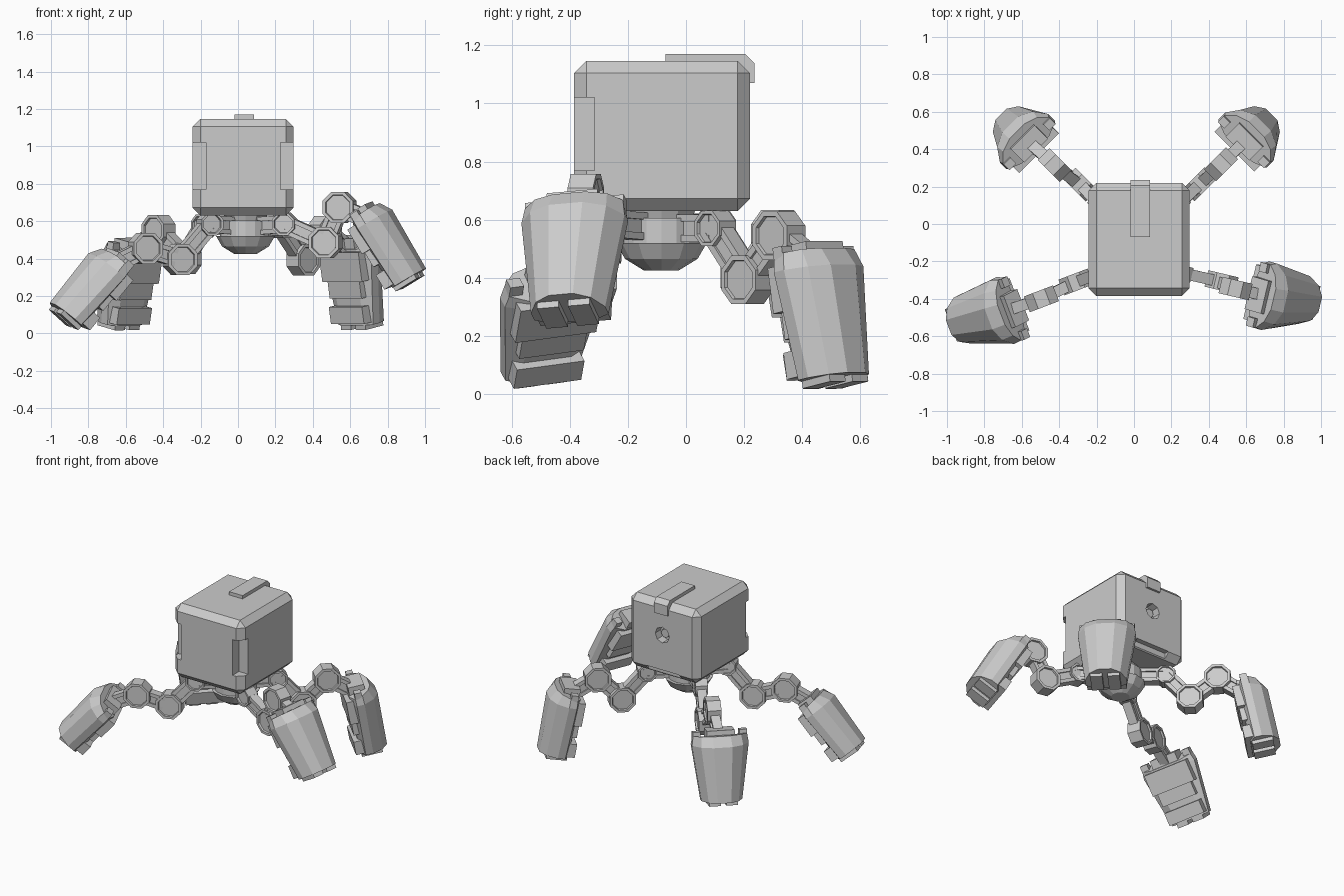
import bpy, bmesh
from math import pi
from mathutils import Vector, Matrix

if "Cube" in bpy.data.objects:
    bpy.data.objects.remove(bpy.data.objects["Cube"])

grey = bpy.data.materials.new("plain_grey")
grey.use_nodes = True
grey.diffuse_color = (0.6, 0.6, 0.6, 1)
grey.node_tree.nodes["Principled BSDF"].inputs["Base Color"].default_value = (0.6, 0.6, 0.6, 1)


def finish(bm, name):
    bmesh.ops.recalc_face_normals(bm, faces=bm.faces)
    mesh = bpy.data.meshes.new(name)
    bm.to_mesh(mesh)
    bm.free()
    mesh.materials.append(grey)
    obj = bpy.data.objects.new(name, mesh)
    bpy.context.collection.objects.link(obj)
    return obj


def frame(origin, x, y, z):
    m = Matrix((x, y, z)).transposed().to_4x4()
    m.translation = origin
    return m


def box(bm, lo, hi, m=Matrix()):
    lo, hi = Vector(lo), Vector(hi)
    size = Matrix.Diagonal((*(hi - lo), 1))
    bmesh.ops.create_cube(bm, size=1, matrix=m @ Matrix.Translation((lo + hi) / 2) @ size)


def loft(bm, rings, m=Matrix()):
    rows = [[bm.verts.new(m @ Vector(p)) for p in ring] for ring in rings]
    n = len(rows[0])
    for a, b in zip(rows, rows[1:]):
        for i in range(n):
            bm.faces.new((a[i], a[(i + 1) % n], b[(i + 1) % n], b[i]))
    bm.faces.new(rows[0])
    bm.faces.new(rows[-1])


def cut(obj, cutter):
    mod = obj.modifiers.new("cut", "BOOLEAN")
    mod.operation = "DIFFERENCE"
    mod.solver = "EXACT"
    mod.object = cutter
    bpy.context.view_layer.objects.active = obj
    bpy.ops.object.modifier_apply(modifier=mod.name)
    bpy.data.objects.remove(cutter)


# Box body with chamfered edges
bm = bmesh.new()
box(bm, (-0.243, -0.385, 0.63), (0.298, 0.22, 1.147))
bmesh.ops.bevel(bm, geom=bm.edges[:], offset=0.042, segments=1, affect="EDGES")
body = finish(bm, "body")


# Round port in the back
def port(name, radius, y0, y1):
    bm = bmesh.new()
    m = Matrix.Translation((0.03, (y0 + y1) / 2, 0.92)) @ Matrix.Rotation(pi / 2, 4, "X")
    bmesh.ops.create_cone(bm, cap_ends=True, segments=8, radius1=radius,
                          radius2=radius, depth=y1 - y0, matrix=m)
    return finish(bm, name)


cut(body, port("port_cutter", 0.055, 0.16, 0.3))
port("port_lens", 0.03, 0.15, 0.19)

# Notches in the front corners and under the back edge
bm = bmesh.new()
for x in (-0.3, 0.228):
    box(bm, (x, -0.45, 0.77), (x + 0.128, -0.315, 1.02))
box(bm, (-0.1, 0.185, 0.6), (0.16, 0.3, 0.675))
cut(body, finish(bm, "notch_cutter"))

# Strap over the top and down the back
bm = bmesh.new()
strap = [(-0.07, 1.14), (-0.07, 1.17), (0.205, 1.17), (0.235, 1.14),
         (0.235, 1.07), (0.215, 1.07), (0.2, 1.12)]
loft(bm, [[(x, y, z) for y, z in strap] for x in (-0.02, 0.085)])
finish(bm, "top_strap")


# Hip turret: neck, ring and rounded belly
def turned(name, profile, sides):
    bm = bmesh.new()
    for (r0, z0), (r1, z1) in zip(profile, profile[1:]):
        bmesh.ops.create_cone(bm, cap_ends=True, segments=sides, radius1=r0, radius2=r1,
                              depth=z1 - z0, matrix=Matrix.Translation((0.04, -0.085, (z0 + z1) / 2)))
    return finish(bm, name)


turned("hip_neck", [(0.1, 0.59), (0.12, 0.64)], 12)
turned("hip_ring", [(0.135, 0.515), (0.135, 0.605)], 16)
turned("hip_belly", [(0.06, 0.425), (0.125, 0.465), (0.157, 0.52)], 12)


# Leg parts
def joint(name, centre, side, out, radius, width):
    bm = bmesh.new()
    m = frame(centre, out, Vector((0, 0, 1)), side) @ Matrix.Rotation(pi / 8, 4, "Z")
    bmesh.ops.create_cone(bm, cap_ends=True, segments=8, radius1=radius, radius2=radius,
                          depth=width, matrix=m)
    caps = [f for f in bm.faces if len(f.verts) == 8]
    bmesh.ops.inset_individual(bm, faces=caps, thickness=radius * 0.2)
    bmesh.ops.inset_individual(bm, faces=caps, thickness=0.003, depth=-0.012)
    finish(bm, name)


def link(name, a, b, side):
    axis = (b - a).normalized()
    side = (side - side.dot(axis) * axis).normalized()
    m = frame(a, axis.cross(side), side, axis)
    length = (b - a).length
    bm = bmesh.new()
    box(bm, (-0.025, -0.02, 0), (0.025, 0.02, length), m)
    for u in (-0.035, 0.035):
        box(bm, (u - 0.012, -0.03, 0), (u + 0.012, 0.03, length), m)
    finish(bm, name)


def foot(name, top, bottom, out):
    axis = (bottom - top).normalized()
    out = (out - out.dot(axis) * axis).normalized()
    m = frame(top, axis.cross(out), out, axis)
    length = (bottom - top).length
    half = [(0.11, -0.075), (0.183, -0.045), (0.183, 0.005), (0.135, 0.075), (0.06, 0.112)]
    outline = half + [(-s, o) for s, o in reversed(half)]
    bm = bmesh.new()
    # Tapered shell with a sloped outer rim
    loft(bm, [[(s * 0.95, min(o, o * 0.65), max(0, 0.02 - o) * 0.3) for s, o in outline],
              [(s, o, 0.065) for s, o in outline],
              [(s * 0.72, o * 0.98, length) for s, o in outline]], m)
    # Inner plates with a gap between them
    box(bm, (-0.15, -0.105, 0.04), (0.15, -0.04, length * 0.45), m)
    box(bm, (-0.12, -0.095, length * 0.4), (0.12, -0.04, length * 0.66), m)
    box(bm, (-0.125, -0.105, length * 0.76), (0.125, -0.04, length * 0.97), m)
    # Collar tabs and toe blocks
    for k in (-1, 1):
        s = k * 0.15
        box(bm, (s - 0.025, -0.045, -0.02), (s + 0.025, 0.0, 0.05), m)
        t = k * 0.055
        box(bm, (t - 0.038, -0.065, length - 0.02), (t + 0.038, 0.07, length + 0.025), m)
    box(bm, (-0.09, -0.07, -0.03), (0.09, 0.035, 0.05), m)
    finish(bm, name)


# Shoulder, knee, ankle, foot top, foot bottom, outward direction
legs = {
    "front_left": [(0.25, -0.26, 0.585), (0.468, -0.31, 0.487), (0.543, -0.345, 0.674),
                   (0.685, -0.385, 0.655), (0.905, -0.405, 0.287), (0.97, -0.23, 0)],
    "back_left": [(0.235, 0.1, 0.57), (0.35, 0.212, 0.393), (0.465, 0.32, 0.545),
                  (0.605, 0.455, 0.49), (0.66, 0.51, 0.055), (0.71, 0.71, 0)],
    "back_right": [(-0.18, 0.1, 0.575), (-0.285, 0.21, 0.4), (-0.425, 0.315, 0.55),
                   (-0.575, 0.445, 0.475), (-0.635, 0.51, 0.055), (-0.71, 0.71, 0)],
    "front_right": [(-0.15, -0.25, 0.585), (-0.31, -0.31, 0.395), (-0.495, -0.4, 0.455),
                    (-0.66, -0.46, 0.4), (-0.915, -0.515, 0.09), (-0.935, -0.355, 0)],
}
hub = Vector((0.04, -0.085, 0.57))
for name, points in legs.items():
    shoulder, knee, ankle, top, bottom, out = map(Vector, points)
    out.normalize()
    side = out.cross(Vector((0, 0, 1)))
    chain = [hub.lerp(shoulder, 0.4), shoulder, knee, ankle, top.lerp(bottom, 0.15)]
    for part, a, b in zip(("hip", "upper", "middle", "ankle"), chain, chain[1:]):
        link(f"{name}_{part}_link", a, b, side)
    joint(f"{name}_shoulder", shoulder, side, out, 0.066, 0.08)
    joint(f"{name}_knee", knee, side, out, 0.09, 0.09)
    joint(f"{name}_ankle", ankle, side, out, 0.09, 0.09)
    foot(f"{name}_foot", top, bottom, out)
